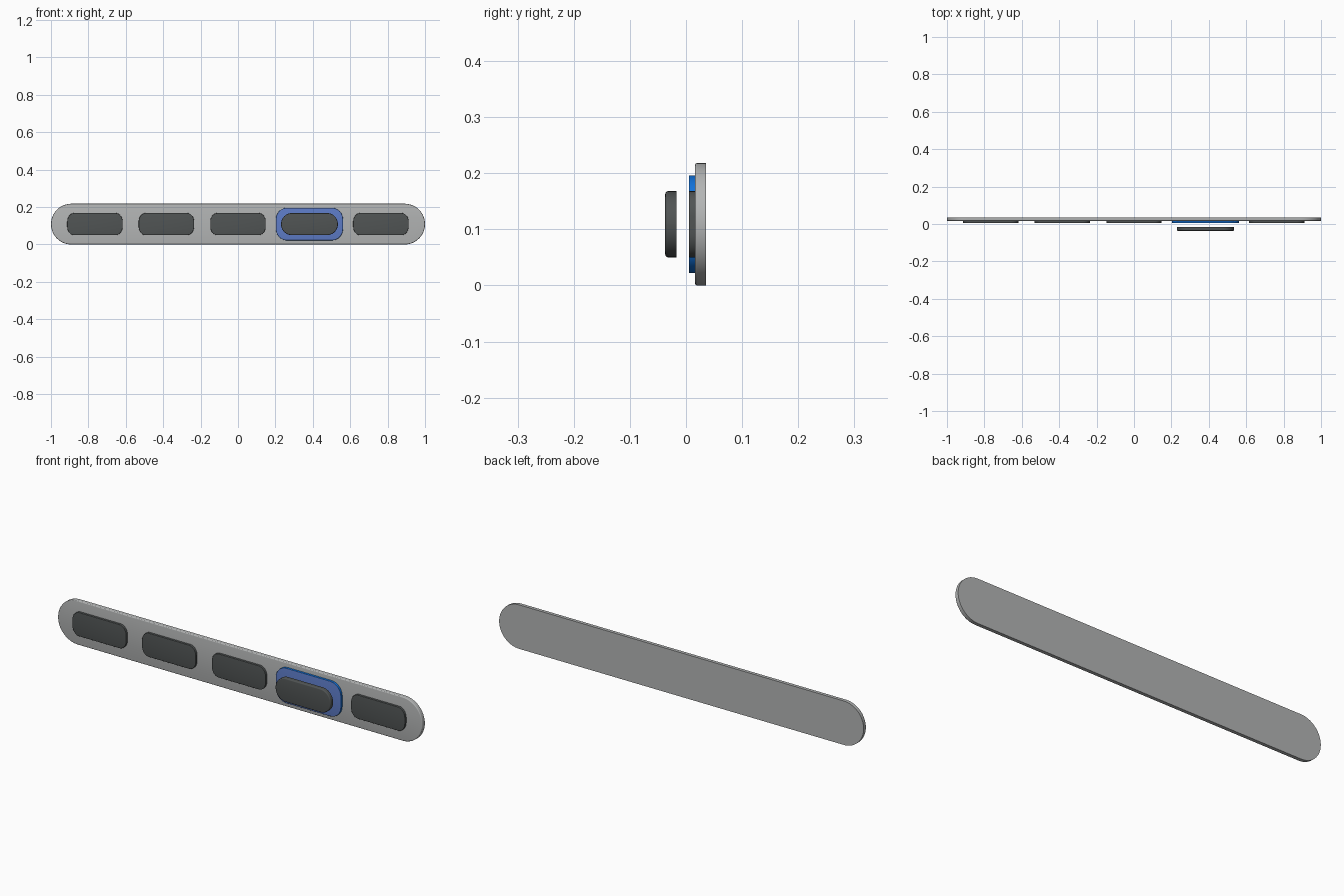
import bpy, bmesh, math

cube = bpy.data.objects.get("Cube")
if cube:
    bpy.data.objects.remove(cube, do_unlink=True)


def material(name, r, g, b):
    m = bpy.data.materials.new(name)
    m.use_nodes = True
    m.diffuse_color = (r, g, b, 1)
    m.node_tree.nodes["Principled BSDF"].inputs["Base Color"].default_value = (r, g, b, 1)
    return m


grey = material("light grey", 0.45, 0.46, 0.46)
dark = material("charcoal", 0.08, 0.088, 0.088)
blue = material("soft blue", 0.11, 0.2, 0.57)
edge_blue = material("bright blue", 0.006, 0.17, 0.71)

MID_Z = 0.109


def rounded_plate(name, x, width, height, radius, front, back, bevel, mats, steps=10):
    """Upright rounded plate: flat back, rounded-over front rim."""
    bm = bmesh.new()
    rx, rz = radius
    # Depth profile as (inset, y), from the back to the front
    profile = [(0, back)]
    for i in range(5):
        a = math.pi / 2 * i / 4
        profile.append((bevel * (1 - math.cos(a)), front + bevel * (1 - math.sin(a))))
    rings = []
    for inset, y in profile:
        ring = []
        for corner, (sx, sz) in enumerate([(1, 1), (-1, 1), (-1, -1), (1, -1)]):
            for k in range(steps + 1):
                a = math.pi / 2 * (corner + k / steps)
                px = sx * (width / 2 - rx) + (rx - inset) * math.cos(a)
                pz = sz * (height / 2 - rz) + (rz - inset) * math.sin(a)
                ring.append(bm.verts.new((x + px, y, MID_Z + pz)))
        rings.append(ring)
    n = len(rings[0])
    for a, b in zip(rings, rings[1:]):
        for i in range(n):
            j = (i + 1) % n
            bm.faces.new((a[i], a[j], b[j], b[i]))
    bm.faces.new(rings[0])
    bm.faces.new(rings[-1])
    bmesh.ops.remove_doubles(bm, verts=bm.verts, dist=1e-5)
    bmesh.ops.recalc_face_normals(bm, faces=bm.faces)
    # Rim takes the second colour when there is one
    for f in bm.faces:
        f.material_index = 0 if abs(f.normal.y) > 0.9 else len(mats) - 1
    mesh = bpy.data.meshes.new(name)
    bm.to_mesh(mesh)
    bm.free()
    for m in mats:
        mesh.materials.append(m)
    obj = bpy.data.objects.new(name, mesh)
    bpy.context.collection.objects.link(obj)
    bpy.ops.object.select_all(action='DESELECT')
    obj.select_set(True)
    bpy.context.view_layer.objects.active = obj
    bpy.ops.object.shade_smooth_by_angle(angle=math.radians(40))


# Long pill-shaped backing bar
rounded_plate("backing_bar", 0, 2, 0.218, (0.109, 0.109), 0.016, 0.036, 0.004, [grey], 16)

# Flat keys along the bar
for i, x in enumerate([-0.765, -0.383, 0, 0.764]):
    rounded_plate(f"key_{i + 1}", x, 0.296, 0.118, (0.038, 0.045), 0.005, 0.017, 0.002, [dark])

# Highlighted slot with its raised key floating in front
rounded_plate("highlight_slot", 0.382, 0.358, 0.174, (0.06, 0.06), 0.005, 0.017, 0.002, [blue, edge_blue])
rounded_plate("raised_key", 0.382, 0.304, 0.118, (0.058, 0.058), -0.037, -0.017, 0.005, [dark])
